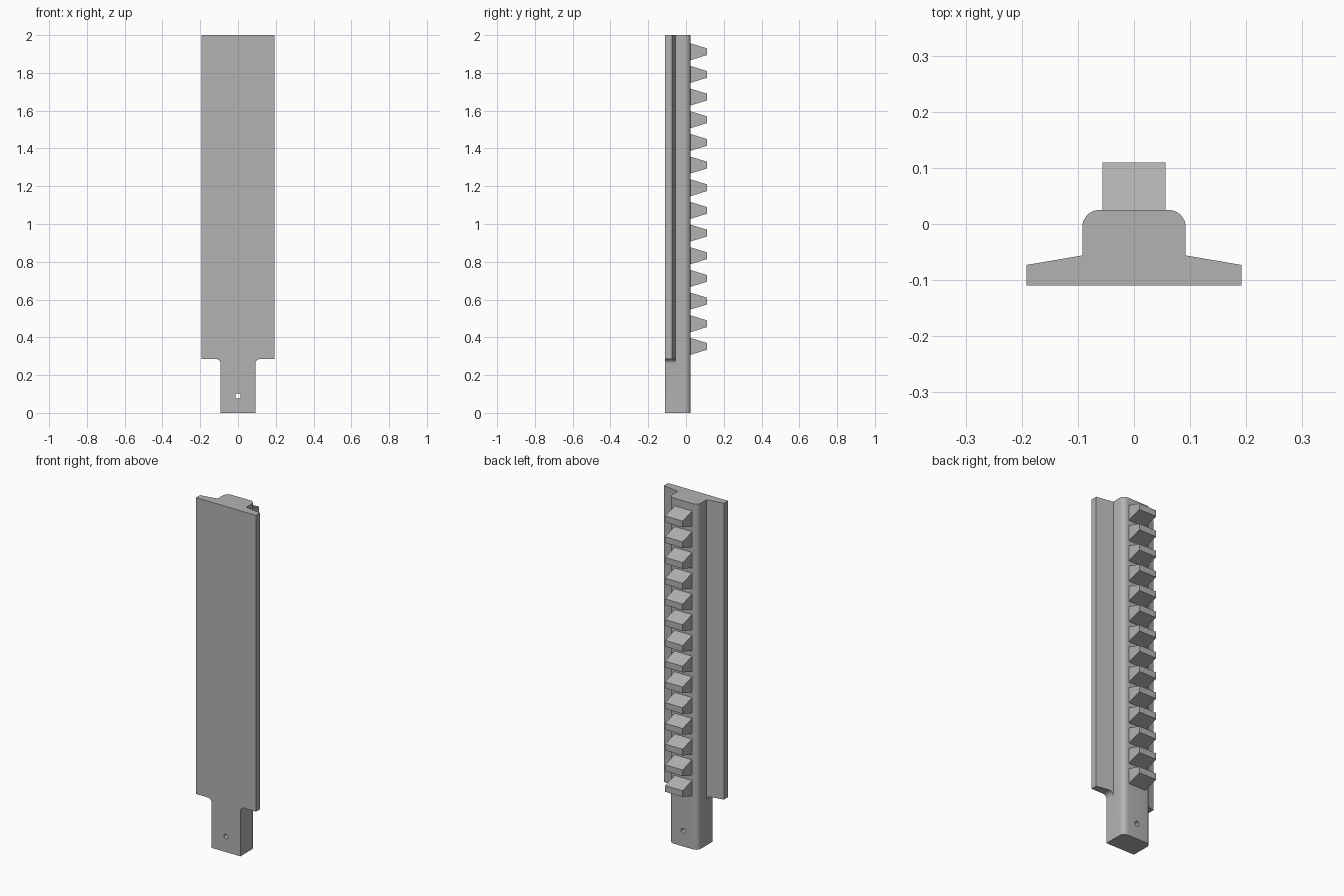
import bpy, bmesh, math
from mathutils import Vector

if "Cube" in bpy.data.objects:
    bpy.data.objects.remove(bpy.data.objects["Cube"], do_unlink=True)

# One plain grey for everything
grey = bpy.data.materials.new("plain_grey")
grey.use_nodes = True
colour = (0.45, 0.45, 0.45, 1)
grey.diffuse_color = colour
grey.node_tree.nodes["Principled BSDF"].inputs["Base Color"].default_value = colour

FRONT, BACK = -0.11, 0.025     # depth range of the bar
HALF = 0.092                   # half width of the bar
EDGE = 0.192                   # outer edge of the flanges
TOP, SHOULDER = 2.0, 0.285


def arc(cx, cy, r, start, end, steps=8):
    angles = [math.radians(start + (end - start) * i / steps) for i in range(steps + 1)]
    return [(cx + r * math.cos(a), cy + r * math.sin(a)) for a in angles]


def prism(name, near, far):
    """Closed solid between two matching loops of points."""
    bm = bmesh.new()
    a = [bm.verts.new(p) for p in near]
    b = [bm.verts.new(p) for p in far]
    bm.faces.new(a)
    bm.faces.new(b[::-1])
    for i in range(len(a)):
        j = (i + 1) % len(a)
        bm.faces.new((a[i], b[i], b[j], a[j]))
    bmesh.ops.recalc_face_normals(bm, faces=bm.faces)
    mesh = bpy.data.meshes.new(name)
    bm.to_mesh(mesh)
    bm.free()
    mesh.materials.append(grey)
    ob = bpy.data.objects.new(name, mesh)
    bpy.context.collection.objects.link(ob)
    return ob


def combine(target, other, operation):
    mod = target.modifiers.new(operation.lower(), "BOOLEAN")
    mod.operation, mod.object, mod.solver = operation, other, "EXACT"
    bpy.context.view_layer.objects.active = target
    bpy.ops.object.modifier_apply(modifier=mod.name)
    bpy.data.objects.remove(other, do_unlink=True)


# Bar with rounded back corners, running the full height
r = 0.03
section = [(-HALF, FRONT), (HALF, FRONT)]
section += arc(HALF - r, BACK - r, r, 0, 90) + arc(r - HALF, BACK - r, r, 90, 180)
bar = prism("rack_bar", [(x, y, 0) for x, y in section], [(x, y, TOP) for x, y in section])

# Side flanges: tapered towards the edge, filleted into the bar below
f = 0.025
inner = 0.06
outline = [(inner, TOP), (inner, SHOULDER - f)]
outline += arc(HALF + f, SHOULDER - f, f, 180, 90)
outline += [(EDGE, SHOULDER), (EDGE, TOP)]


def flange_back(x):
    return -0.056 - 0.017 * (x - HALF) / (EDGE - HALF)


for side, name in ((1, "left_flange"), (-1, "right_flange")):
    flange = prism(name, [(side * x, FRONT, z) for x, z in outline],
                   [(side * x, flange_back(x), z) for x, z in outline])
    combine(bar, flange, "UNION")

# Pin hole through the tang
ring = arc(0, 0.09, 0.014, 0, 360, 24)[:-1]
hole = prism("hole_cutter", [(x, -0.2, z) for x, z in ring], [(x, 0.2, z) for x, z in ring])
combine(bar, hole, "DIFFERENCE")

# Row of tapered teeth up the back
tooth = [(0.02, -0.046), (0.11, -0.018), (0.11, 0.018), (0.02, 0.046)]
teeth = prism("rack_teeth", [(-0.056, y, z) for y, z in tooth], [(0.056, y, z) for y, z in tooth])
teeth.location.z = 0.352
row = teeth.modifiers.new("row", "ARRAY")
row.count = 14
row.use_relative_offset = False
row.use_constant_offset = True
row.constant_offset_displace = Vector((0, 0, 0.12))

# Smooth the rounded corners, keep the rest sharp
bpy.ops.object.select_all(action="DESELECT")
bar.select_set(True)
bpy.context.view_layer.objects.active = bar
bpy.ops.object.shade_smooth_by_angle(angle=math.radians(30))
